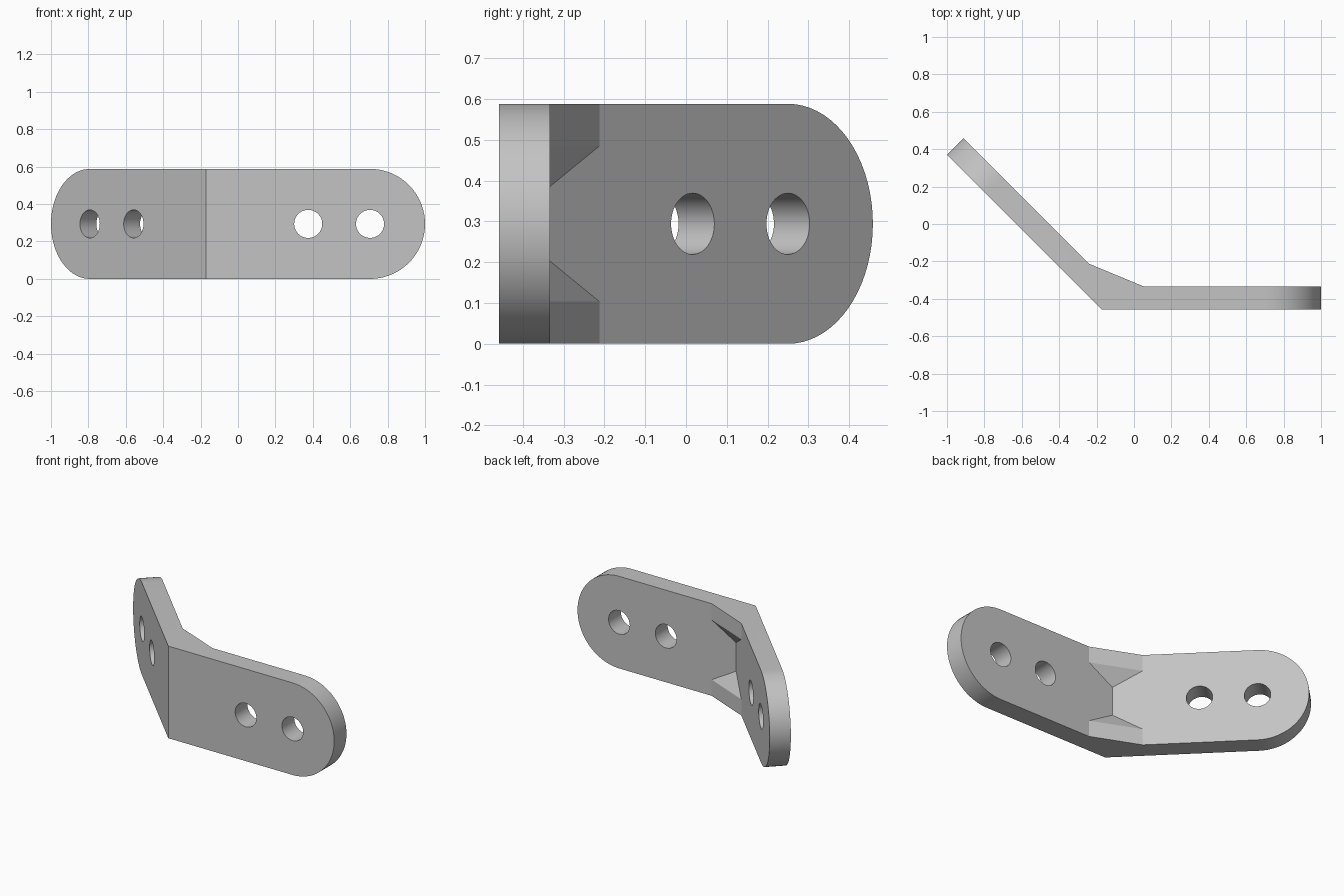
import bpy, bmesh
from math import pi, sin, cos, tan, sqrt
from mathutils import Vector

cube = bpy.data.objects.get("Cube")
if cube:
    bpy.data.objects.remove(cube, do_unlink=True)

HEIGHT = 0.588
RADIUS = HEIGHT / 2
THICK = 0.124
C = sqrt(0.5)
LENGTH = 2 / (1 + C)                 # each arm, bend to tip
BEND = Vector((1 - LENGTH, -0.458, 0))
MITER = THICK * tan(pi / 8)
GUSSET_REACH = 0.224
HOLE_RADIUS = 0.075
HOLES = (0.547, LENGTH - RADIUS)

# Arm frames: direction along the arm, direction through the thickness
ARMS = (
    (Vector((1, 0, 0)), Vector((0, 1, 0))),
    (Vector((-C, C, 0)), Vector((C, C, 0))),
)

grey = bpy.data.materials.new("grey metal")
grey.use_nodes = True
colour = (0.55, 0.55, 0.55, 1)
grey.diffuse_color = colour
grey.node_tree.nodes["Principled BSDF"].inputs["Base Color"].default_value = colour


def place(arm, along, depth, z):
    direction, normal = arm
    return BEND + direction * along + normal * depth + Vector((0, 0, z))


def make_object(name, bm):
    bmesh.ops.remove_doubles(bm, verts=bm.verts, dist=1e-5)
    bmesh.ops.recalc_face_normals(bm, faces=bm.faces)
    mesh = bpy.data.meshes.new(name)
    bm.to_mesh(mesh)
    bm.free()
    mesh.materials.append(grey)
    obj = bpy.data.objects.new(name, mesh)
    bpy.context.collection.objects.link(obj)
    return obj


def combine(target, tool, operation):
    mod = target.modifiers.new(tool.name, 'BOOLEAN')
    mod.object = tool
    mod.operation = operation
    mod.solver = 'EXACT'
    bpy.context.view_layer.objects.active = target
    bpy.ops.object.modifier_apply(modifier=mod.name)
    bpy.data.objects.remove(tool, do_unlink=True)


# Bent plate: two round-ended arms sharing a mitred bend
bm = bmesh.new()
steps = 36
for arm in ARMS:
    rings = []
    for depth, start in ((0, 0), (THICK, MITER)):
        outline = [(start, 0)]
        for i in range(steps + 1):
            a = -pi / 2 + pi * i / steps
            outline.append((LENGTH - RADIUS + RADIUS * cos(a), RADIUS + RADIUS * sin(a)))
        outline.append((start, HEIGHT))
        ring = [bm.verts.new(place(arm, s, depth, z)) for s, z in outline]
        bm.faces.new(ring)
        rings.append(ring)
    outer, inner = rings
    for i in range(len(outer) - 1):
        bm.faces.new((outer[i], outer[i + 1], inner[i + 1], inner[i]))
bracket = make_object("bent_bracket", bm)

# Sloped corner gussets along the top and bottom edges
for name, flip in (("upper_gusset", False), ("lower_gusset", True)):
    bm = bmesh.new()
    corners = ((ARMS[0], MITER, 0.203), (ARMS[0], GUSSET_REACH, 0.103), (ARMS[1], GUSSET_REACH, 0.103))
    edge, slope = [], []
    for arm, along, drop in corners:
        for ring, d in ((edge, 0), (slope, drop)):
            ring.append(bm.verts.new(place(arm, along, THICK, d if flip else HEIGHT - d)))
    bm.faces.new(edge)
    bm.faces.new(slope)
    for i in range(3):
        j = (i + 1) % 3
        bm.faces.new((edge[i], edge[j], slope[j], slope[i]))
    combine(bracket, make_object(name, bm), 'UNION')

# Two bolt holes through each arm
for arm in ARMS:
    for along in HOLES:
        bm = bmesh.new()
        bmesh.ops.create_cone(bm, cap_ends=True, segments=48, radius1=HOLE_RADIUS,
                              radius2=HOLE_RADIUS, depth=THICK * 2)
        turn = Vector((0, 0, 1)).rotation_difference(arm[1]).to_matrix()
        bmesh.ops.rotate(bm, verts=bm.verts, matrix=turn)
        bmesh.ops.translate(bm, verts=bm.verts, vec=place(arm, along, THICK / 2, RADIUS))
        cutter = make_object("hole_cutter", bm)
        cutter.hide_render = True
        combine(bracket, cutter, 'DIFFERENCE')

# Smooth the round ends and holes, keep the folds crisp
bpy.ops.object.select_all(action='DESELECT')
bracket.select_set(True)
bpy.context.view_layer.objects.active = bracket
bpy.ops.object.shade_smooth_by_angle(angle=pi / 12)
